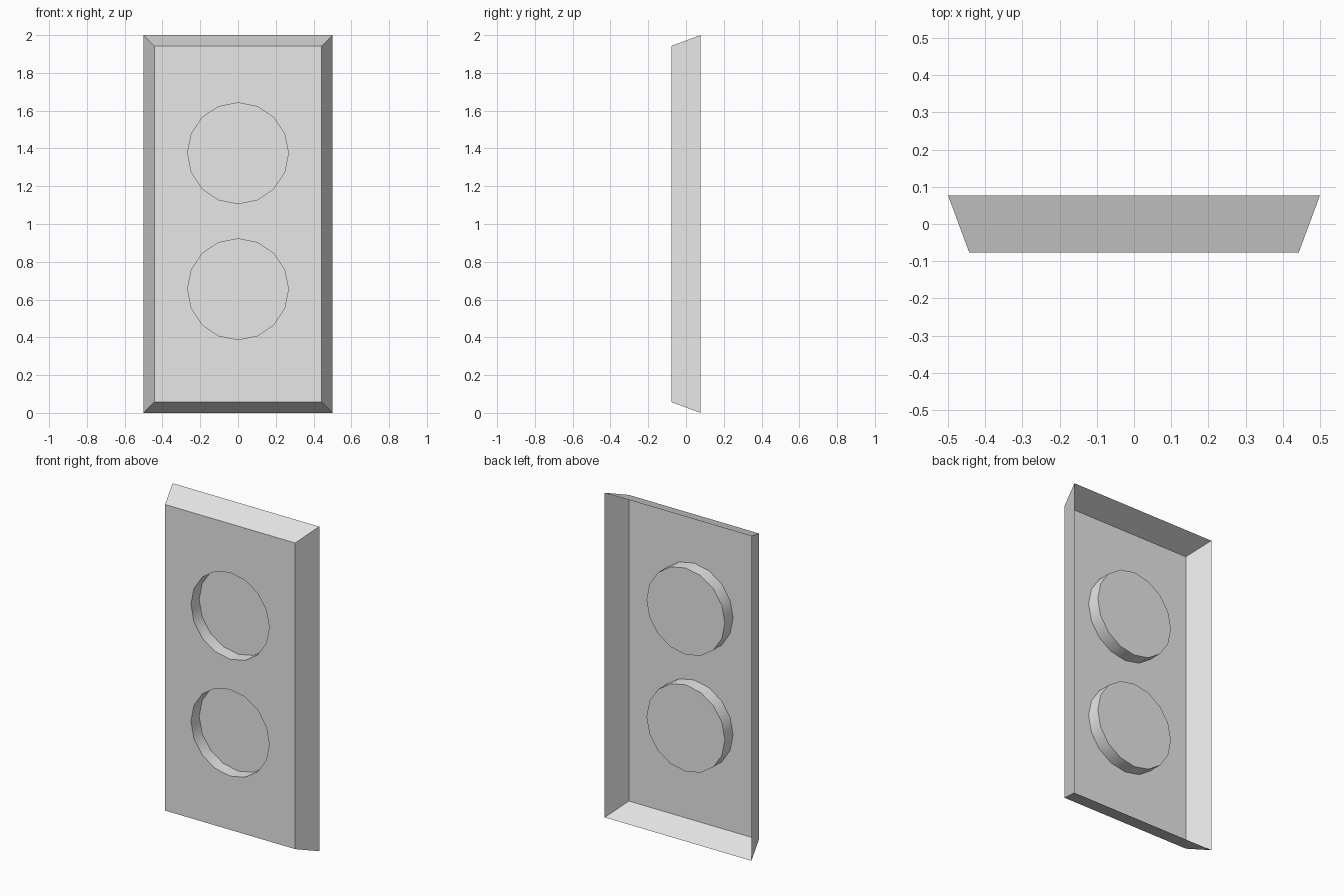
import bpy, bmesh, math

cube = bpy.data.objects.get("Cube")
if cube:
    bpy.data.objects.remove(cube, do_unlink=True)

FRONT, BACK = -0.077, 0.077
RECESS_DEPTH = 0.08
RADIUS = 0.267
SIDES = 16
CENTRES = {"upper_recess": 1.375, "lower_recess": 0.655}

grey = bpy.data.materials.new("light grey")
grey.use_nodes = True
grey.diffuse_color = (0.8, 0.8, 0.8, 1)
grey.node_tree.nodes["Principled BSDF"].inputs["Base Color"].default_value = grey.diffuse_color


def rectangle(bm, half_width, low, high, y):
    corners = ((-half_width, low), (half_width, low), (half_width, high), (-half_width, high))
    return [bm.verts.new((x, y, z)) for x, z in corners]


def circle(bm, centre_z, y):
    angles = [2 * math.pi * i / SIDES for i in range(SIDES)]
    return [bm.verts.new((RADIUS * math.cos(a), y, centre_z + RADIUS * math.sin(a))) for a in angles]


def pairs(ring):
    return zip(ring, ring[1:] + ring[:1])


def loop_edges(bm, ring):
    return [bm.edges.new(pair) for pair in pairs(ring)]


def bridge(bm, near, far, smooth=False):
    # near lies in front of far; both run anticlockwise seen from the front
    for (a, b), (c, d) in zip(pairs(near), pairs(far)):
        face = bm.faces.new((a, c, d, b))
        face.smooth = smooth


def finish(bm, name):
    mesh = bpy.data.meshes.new(name)
    bm.to_mesh(mesh)
    bm.free()
    mesh.materials.append(grey)
    obj = bpy.data.objects.new(name, mesh)
    bpy.context.collection.objects.link(obj)


# Front plate with two round openings
bm = bmesh.new()
front_ring = rectangle(bm, 0.443, 0.057, 1.943, FRONT)
edges = loop_edges(bm, front_ring)
for z in CENTRES.values():
    edges += loop_edges(bm, circle(bm, z, FRONT))
bmesh.ops.triangle_fill(bm, use_beauty=True, edges=edges, normal=(0, -1, 0))
bm.normal_update()
bmesh.ops.reverse_faces(bm, faces=[f for f in bm.faces if f.normal.y > 0])

# Sloping rim, open at the back
bridge(bm, front_ring, rectangle(bm, 0.5, 0, 2, BACK))
finish(bm, "cover_plate")

# Round recesses: smooth wall and flat floor
for name, z in CENTRES.items():
    bm = bmesh.new()
    mouth = circle(bm, z, FRONT)
    floor = circle(bm, z, FRONT + RECESS_DEPTH)
    bridge(bm, mouth, floor, smooth=True)
    bm.faces.new(floor)
    bmesh.ops.reverse_faces(bm, faces=[f for f in bm.faces if f.smooth])
    finish(bm, name)
